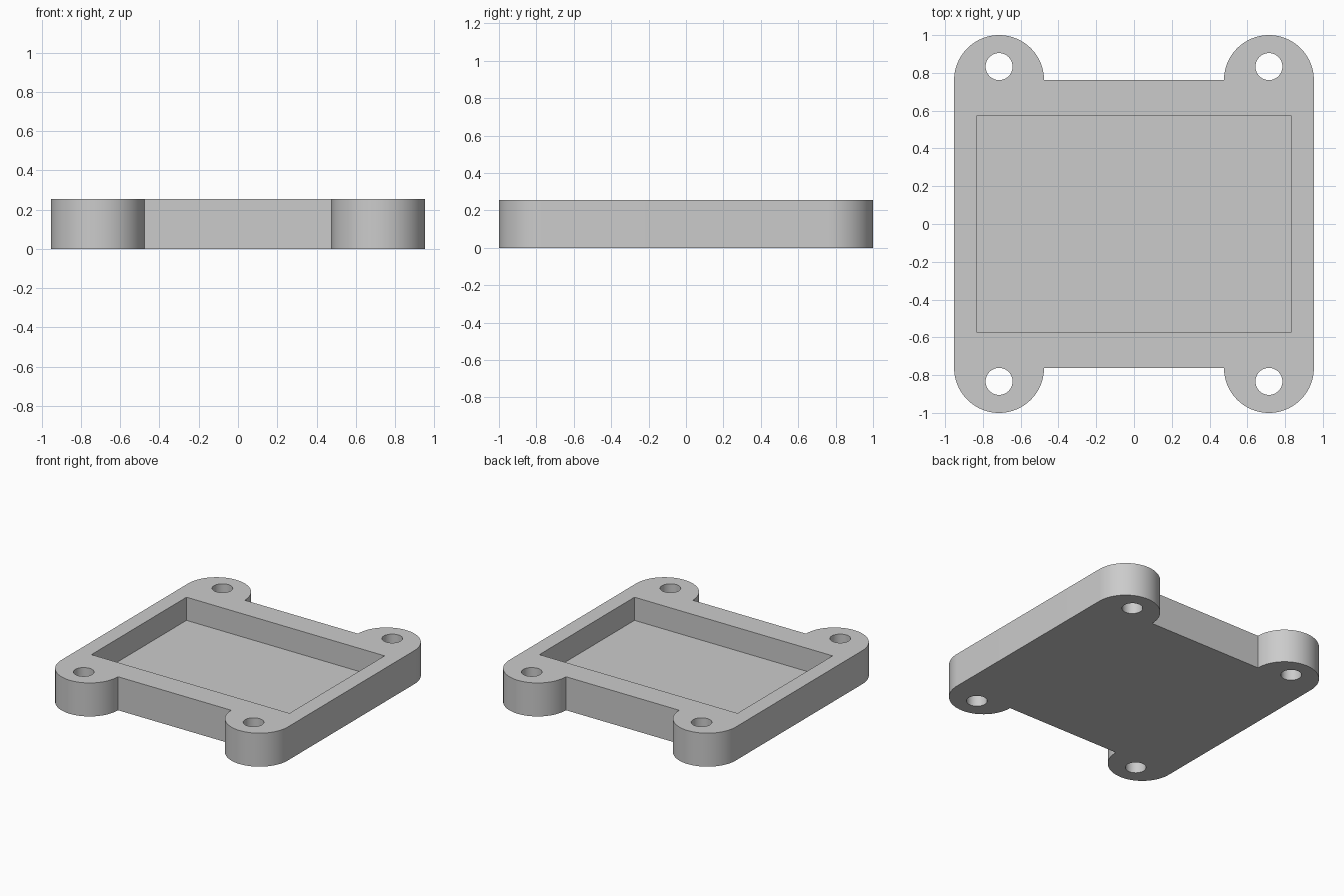
import bpy, bmesh
from math import sin, cos, pi

if "Cube" in bpy.data.objects:
    bpy.data.objects.remove(bpy.data.objects["Cube"])

U = 1 / 21                      # drawing unit: half the long side is 21
HEIGHT, FLOOR = 5.35 * U, 1.65 * U
EAR_X, EAR_Y, EAR_R = 15 * U, 16 * U, 5 * U
HOLE_Y, HOLE_R = 17.5 * U, 1.5 * U
POCKET_X, POCKET_Y = 17.5 * U, 12 * U


def prism(name, outline, z0, z1):
    """Extrude a closed counter-clockwise outline from z0 to z1."""
    bm = bmesh.new()
    face = bm.faces.new([bm.verts.new((x, y, z0)) for x, y in outline])
    top = bmesh.ops.extrude_face_region(bm, geom=[face], use_keep_orig=True)["geom"]
    bmesh.ops.translate(bm, vec=(0, 0, z1 - z0),
                        verts=[v for v in top if isinstance(v, bmesh.types.BMVert)])
    bmesh.ops.recalc_face_normals(bm, faces=bm.faces)
    mesh = bpy.data.meshes.new(name)
    bm.to_mesh(mesh)
    bm.free()
    obj = bpy.data.objects.new(name, mesh)
    bpy.context.collection.objects.link(obj)
    return obj


def arc(cx, cy, r, start, sweep, steps):
    return [(cx + r * cos(start + sweep * i / steps),
             cy + r * sin(start + sweep * i / steps)) for i in range(steps + 1)]


# Plate outline: half-round ears on the back edge, repeated on the front edge
back = arc(EAR_X, EAR_Y, EAR_R, 0, pi, 40) + arc(-EAR_X, EAR_Y, EAR_R, 0, pi, 40)
tray = prism("mounting_tray", back + [(-x, -y) for x, y in back], 0, HEIGHT)

# Cutters: rectangular pocket and four screw holes
px, py = POCKET_X, POCKET_Y
cutters = [prism("pocket_cutter", [(-px, -py), (px, -py), (px, py), (-px, py)],
                 FLOOR, HEIGHT + 0.1)]
for sx in (-1, 1):
    for sy in (-1, 1):
        circle = arc(sx * EAR_X, sy * HOLE_Y, HOLE_R, 0, 2 * pi, 48)[:-1]
        cutters.append(prism("screw_hole_cutter", circle, -0.1, HEIGHT + 0.1))

bpy.context.view_layer.objects.active = tray
tray.select_set(True)
for cutter in cutters:
    mod = tray.modifiers.new("cut", "BOOLEAN")
    mod.operation, mod.solver, mod.object = "DIFFERENCE", "EXACT", cutter
    bpy.ops.object.modifier_apply(modifier=mod.name)
    bpy.data.objects.remove(cutter)

# Smooth round walls, crisp edges
bpy.ops.object.shade_smooth_by_angle(angle=pi / 6)
